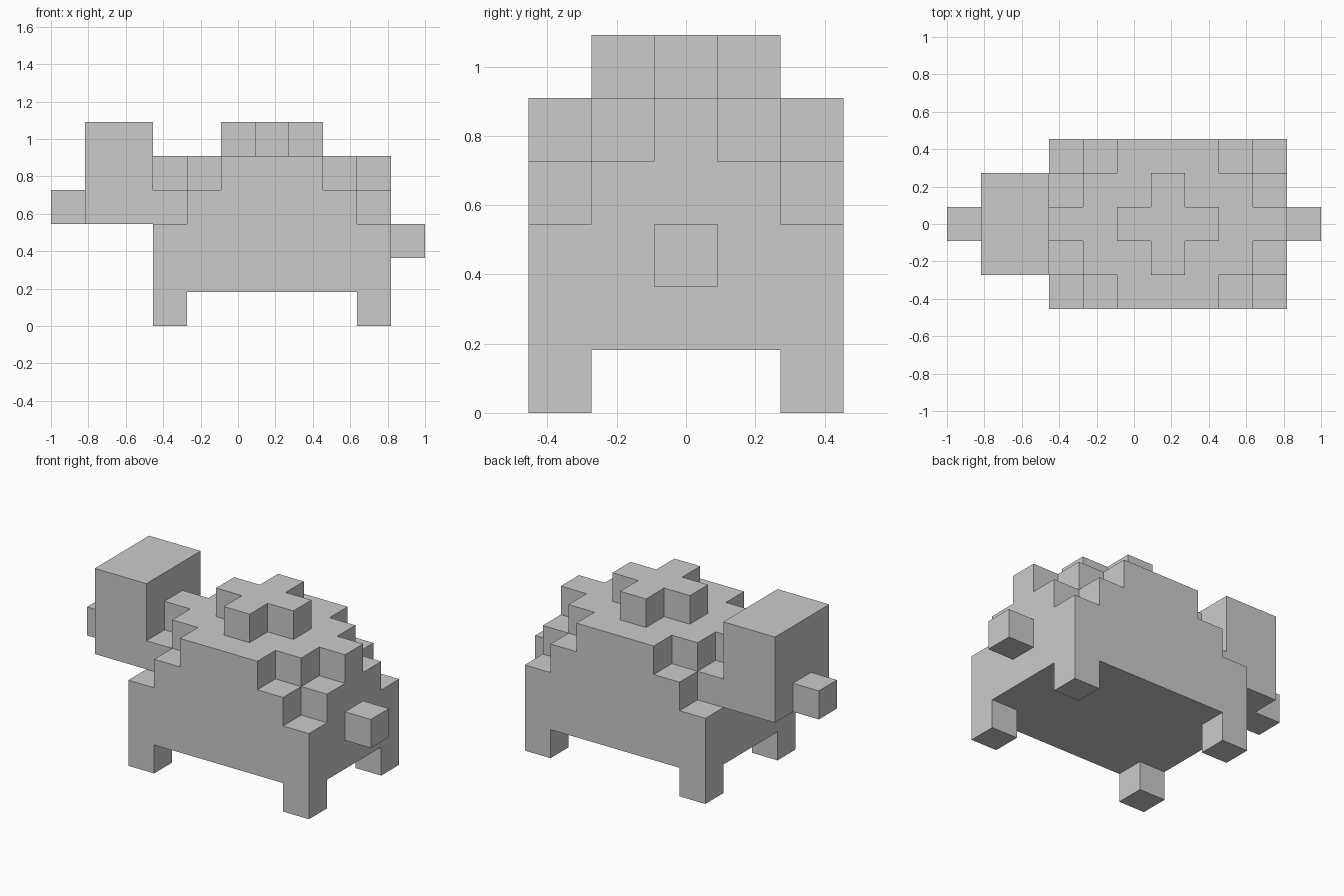
import bpy, bmesh, math
from mathutils import Vector

if "Cube" in bpy.data.objects:
    bpy.data.objects.remove(bpy.data.objects["Cube"])

U = 2 / 11  # edge of one block
ORIGIN = Vector((-5.5, -2.5, 0))


def block(x, y, z):
    """Grid cells of a box; each argument is an inclusive (first, last) range."""
    return {(i, j, k) for i in range(x[0], x[1] + 1)
            for j in range(y[0], y[1] + 1) for k in range(z[0], z[1] + 1)}


def tier(z, half_widths):
    """Shell tier: for each row outwards from the middle, half its length in blocks."""
    cells = set()
    for row, h in enumerate(half_widths):
        for y in (2 - row, 2 + row):
            cells |= block((6 - h, 6 + h), (y, y), (z, z))
    return cells


# Legs, belly and stepped shell form one continuous body
body = block((3, 9), (0, 4), (1, 2))
for x in (3, 9):
    for y in (0, 4):
        body.add((x, y, 0))
body |= tier(3, (3, 3, 2)) | tier(4, (3, 2, 1)) | tier(5, (1, 0))

parts = {
    "body": body,
    "head": block((1, 2), (1, 3), (3, 5)),
    "snout": {(0, 2, 3)},
    "tail": {(10, 2, 2)},
}
solid = set().union(*parts.values())


def build(name, cells):
    """Skin the outside of the cells, then merge flat areas into single faces."""
    bm = bmesh.new()
    for cell in sorted(cells):
        c = Vector(cell)
        for axis in range(3):
            for side in (0, 1):
                step = Vector((0, 0, 0))
                step[axis] = 2 * side - 1
                if tuple(int(v) for v in c + step) in solid:
                    continue
                a, b = Vector((0, 0, 0)), Vector((0, 0, 0))
                a[(axis + 1) % 3] = 1
                b[(axis + 2) % 3] = 1
                base = c + ORIGIN + (step if side else Vector((0, 0, 0)))
                quad = [base, base + a, base + a + b, base + b]
                if not side:
                    quad.reverse()
                bm.faces.new([bm.verts.new(p * U) for p in quad])
    bmesh.ops.remove_doubles(bm, verts=bm.verts[:], dist=0.001)
    bmesh.ops.dissolve_limit(bm, angle_limit=math.radians(1),
                             verts=bm.verts[:], edges=bm.edges[:])
    mesh = bpy.data.meshes.new(name)
    bm.to_mesh(mesh)
    bm.free()
    obj = bpy.data.objects.new(name, mesh)
    bpy.context.collection.objects.link(obj)


for part, cells in parts.items():
    build(part, cells)
